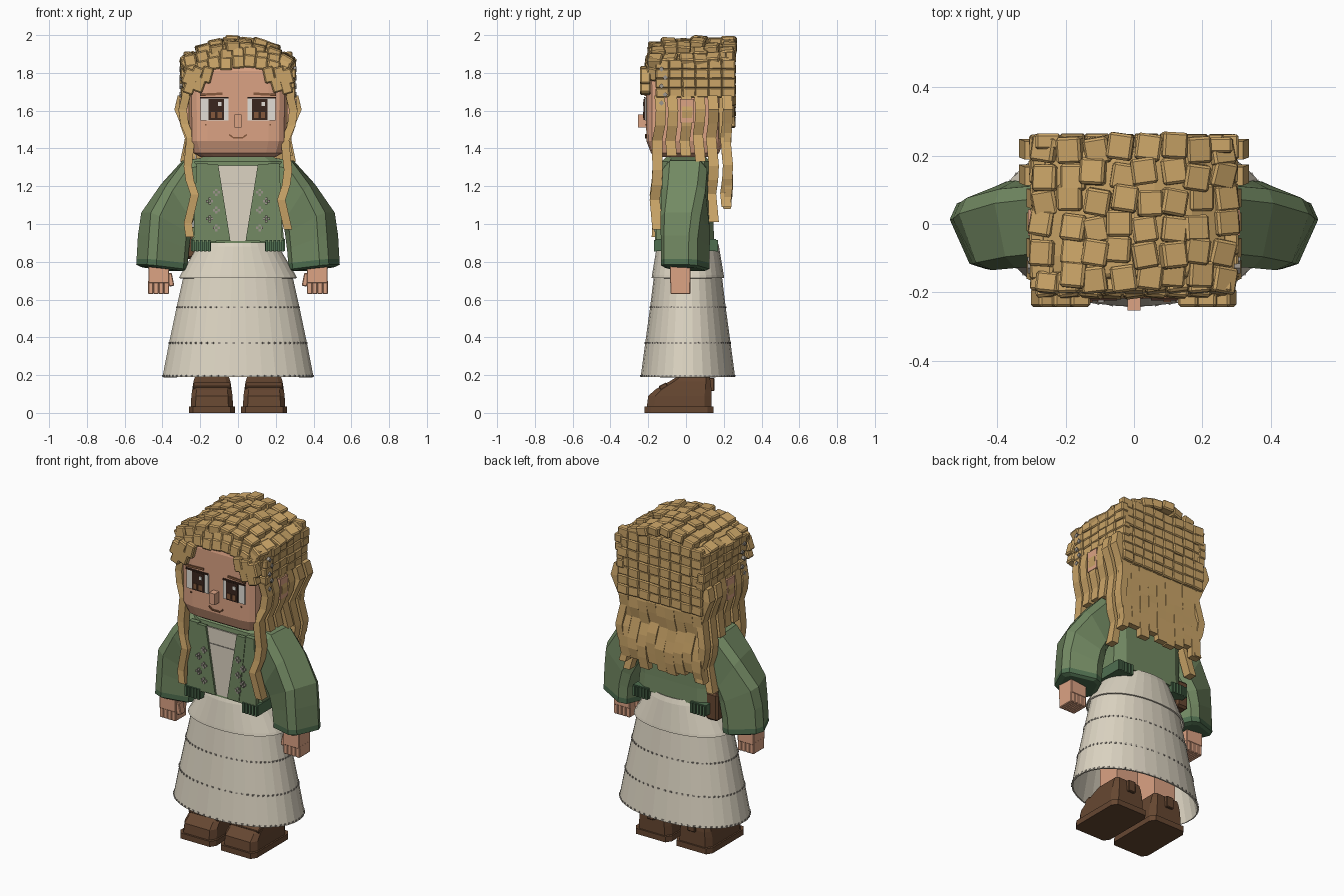
import bpy, bmesh, math, random
from mathutils import Matrix, Vector, Euler

random.seed(4)
cube = bpy.data.objects.get("Cube")
if cube:
    bpy.data.objects.remove(cube)


def material(name, code):
    def lin(h):
        c = int(h, 16) / 255
        return c / 12.92 if c < 0.04 else ((c + 0.055) / 1.055) ** 2.4
    col = [lin(code[i:i + 2]) for i in (0, 2, 4)] + [1]
    m = bpy.data.materials.new(name)
    m.use_nodes = True
    m.diffuse_color = col
    m.node_tree.nodes["Principled BSDF"].inputs["Base Color"].default_value = col
    return m


HAIR = material("golden hair", "CBA568")
SKIN = material("skin", "DCA384")
GREEN = material("jacket green", "738A63")
TRIM = material("dark green trim", "4F6F50")
CREAM = material("cream cloth", "DCD4C2")
SHOE = material("shoe leather", "664731")
DARK = material("dark brown", "3A261D")
WHITE = material("eye white", "E2DED6")
SILVER = material("silver grey", "9C958C")
BROWN = material("mid brown", "85593C")


def finish(name, bm, *mats, bevel=0):
    bmesh.ops.recalc_face_normals(bm, faces=bm.faces)
    me = bpy.data.meshes.new(name)
    bm.to_mesh(me)
    bm.free()
    ob = bpy.data.objects.new(name, me)
    bpy.context.collection.objects.link(ob)
    for m in mats:
        me.materials.append(m)
    if bevel:
        mod = ob.modifiers.new("soft edge", "BEVEL")
        mod.width, mod.segments = bevel, 1
    return ob


def box(bm, loc, size, rot=(0, 0, 0)):
    mat = Matrix.Translation(loc) @ Euler(rot).to_matrix().to_4x4() @ Matrix.Diagonal((*size, 1))
    bmesh.ops.create_cube(bm, size=1, matrix=mat)


def boxes(name, mat, items, bevel=0):
    bm = bmesh.new()
    for it in items:
        box(bm, *it)
    return finish(name, bm, mat, bevel=bevel)


def oval(cx, cy, z, hx, hy, n=8, p=4):
    """Rounded-rectangle ring; higher p is squarer."""
    pts, k = [], math.cos(math.pi / n) ** (2 / p)
    for i in range(n):
        a = (i + 0.5) * math.tau / n
        c, s = math.cos(a), math.sin(a)
        pts.append(Vector((cx + hx / k * math.copysign(abs(c) ** (2 / p), c),
                           cy + hy / k * math.copysign(abs(s) ** (2 / p), s), z)))
    return pts


def loft(bm, rings, caps=True):
    vs = [[bm.verts.new(v) for v in r] for r in rings]
    n = len(vs[0])
    for a, b in zip(vs, vs[1:]):
        for i in range(n):
            bm.faces.new((a[i], a[(i + 1) % n], b[(i + 1) % n], b[i]))
    if caps:
        bm.faces.new(vs[0])
        bm.faces.new(vs[-1])


def lofted(name, mat, rings):
    bm = bmesh.new()
    loft(bm, rings)
    return finish(name, bm, mat)


def strand(bm, pts, hx, hy):
    corners = ((-1, -1), (1, -1), (1, 1), (-1, 1))
    loft(bm, [[Vector((x + hx * a, y + hy * b, z)) for a, b in corners] for x, y, z in pts])


# Head, neck, ears
lofted("head", SKIN, [oval(0, -0.005, z, hx, hy, 16, 7) for z, hx, hy in (
    (1.355, 0.20, 0.15), (1.375, 0.235, 0.18), (1.44, 0.256, 0.205),
    (1.81, 0.258, 0.208), (1.88, 0.24, 0.19))])
boxes("neck", SKIN, [((0, 0, 1.34), (0.2, 0.16, 0.1))])
boxes("ears", SKIN, [((s * 0.285, 0.005, 1.6), (0.05, 0.076, 0.125)) for s in (-1, 1)])
boxes("nose", SKIN, [((0, -0.228, 1.545), (0.038, 0.05, 0.068))])

# Face plates
F = -0.214
sides = (-1, 1)
boxes("eye_whites", WHITE, [((s * 0.124, F, 1.608), (0.148, 0.008, 0.118)) for s in sides])
boxes("irises", DARK, [((s * 0.115, F - 0.006, 1.607), (0.08, 0.008, 0.112)) for s in sides])
boxes("iris_glow", BROWN, [((s * 0.115 + d, F - 0.011, 1.577), (0.022, 0.006, 0.032))
                           for s in sides for d in (-0.018, 0.018)])
boxes("eye_glints", WHITE, [((s * 0.115 + 0.018, F - 0.011, 1.635), (0.018, 0.006, 0.02)) for s in sides])
boxes("lashes", DARK, [((s * 0.125, F - 0.005, 1.668), (0.15, 0.009, 0.008)) for s in sides])
boxes("eyebrows", BROWN, [((s * 0.142, F, 1.687), (0.12, 0.009, 0.013), (0, s * 0.05, 0)) for s in sides])
boxes("mouth", BROWN, [((0, F, 1.457), (0.055, 0.008, 0.008))] +
      [((s * 0.037, F, 1.466), (0.026, 0.008, 0.008), (0, -s * 0.7, 0)) for s in sides])
boxes("freckles", BROWN, [((s * 0.17, F + 0.004, 1.525), (0.009, 0.009, 0.008)) for s in sides])

# Hair core under the tiles
lofted("hair_core", HAIR, [oval(0, 0.03, z, hx, hy, 16, 7) for z, hx, hy in (
    (1.84, 0.28, 0.205), (1.875, 0.265, 0.2), (1.93, 0.17, 0.19), (1.955, 0.06, 0.18))])
lofted("hair_sides", HAIR, [oval(0, 0.055, z, 0.28, 0.185, 16, 8) for z in (1.67, 1.86)])
boxes("hair_back_core", HAIR, [((0, 0.205, 1.66), (0.53, 0.06, 0.42))])


def wob(a):
    return random.uniform(-a, a)


# Crown tiles follow a shallow dome
tiles = []
for j in range(6):
    y = -0.155 + j * 0.075
    for i in range(8):
        x = -0.255 + i * 0.073 + wob(0.01)
        z = 1.957 - 1.25 * x * x - 0.9 * min(0, y + 0.06) ** 2 + wob(0.014)
        tiles.append(((x, y + wob(0.012), z), (0.074, 0.077, 0.055),
                      (wob(0.1), math.atan(1.9 * x) + wob(0.1), wob(0.2))))
boxes("crown_tiles", HAIR, tiles, 0.007)

# Fringe rises in the middle and drops at the temples
tiles = []
for i in range(9):
    x = -0.25 + i * 0.0625
    for z, y in ((1.9, -0.172), (1.85, -0.185)):
        tiles.append(((x, y, z - 0.75 * x * x + wob(0.014)), (0.066, 0.06, 0.068),
                      (-0.15 + wob(0.1), 1.1 * x + wob(0.08), wob(0.15))))
for s in sides:
    for x, z in ((0.165, 1.79), (0.22, 1.79), (0.262, 1.78), (0.205, 1.74), (0.255, 1.73)):
        tiles.append(((s * x, -0.215, z), (0.058, 0.055, 0.085), (0, -s * 0.3 + wob(0.1), 0)))
boxes("fringe_tiles", HAIR, tiles, 0.007)

# Side and back tiles
tiles = []
for s in sides:
    for r in range(4):
        for c in range(6):
            tiles.append(((s * (0.274 + wob(0.008)), -0.125 + c * 0.07, 1.695 + r * 0.05),
                          (0.05, 0.072, 0.052), (wob(0.05), 0, wob(0.06))))
for r in range(7):
    for c in range(8):
        tiles.append(((-0.252 + c * 0.072, 0.236 + wob(0.006), 1.54 + r * 0.057),
                      (0.073, 0.045, 0.059), (wob(0.05), wob(0.06), 0)))
boxes("side_and_back_tiles", HAIR, tiles, 0.006)

# Wavy side locks, with the rear ones flicking out near the ears
bm = bmesh.new()
for s in sides:
    for y, low in ((-0.14, 0.95 + s * 0.02), (-0.075, 1.36), (0.0, 1.36), (0.07, 1.33), (0.14, 1.01), (0.215, 1.09)):
        n = round((1.68 - low) / 0.075)
        pts = []
        for i in range(n + 1):
            z = 1.68 - (1.68 - low) * i / n
            wave = (0, 0.018, 0.008, -0.018)[i % 4]
            drop = min(1, max(0, 1.5 - z) / 0.2)
            front = -0.03 * drop if y < -0.1 else 0
            flick = 0.022 if y > 0.1 and z > 1.54 else 0
            pts.append((s * (0.275 + wave - 0.01 * drop + front * 0.6 + flick), y + wave * 0.4 + front * 0.6, z))
        strand(bm, pts, 0.022, 0.027)
finish("side_locks", bm, HAIR)

# Back locks
bm = bmesh.new()
for c in range(9):
    x, low = -0.248 + c * 0.062, 1.11 + wob(0.03)
    pts = []
    for i in range(8):
        wave = (0, 0.008, 0.003, -0.008)[i % 4]
        pts.append((x + wave, 0.212 + wave + wob(0.003) + 0.002 * i, 1.56 - (1.56 - low) * i / 7))
    strand(bm, pts, 0.031, 0.019)
finish("back_locks", bm, HAIR)

# Hair pins
boxes("hair_pins", SILVER, [((s * 0.302, -0.13 + 0.02 * (i % 2), 1.64 + i * 0.045), (0.018, 0.02, 0.02), (0.7, 0, 0))
                            for s in sides for i in range(5)])

# Jacket body and shirt front
lofted("jacket_body", GREEN, [oval(0, 0, z, hx, hy, 8, 6) for z, hx, hy in (
    (0.9, 0.245, 0.15), (1.0, 0.235, 0.145), (1.25, 0.24, 0.14), (1.33, 0.23, 0.13), (1.36, 0.18, 0.1))])


def panel(name, mat, outline, y, depth):
    """Flat polygon in x and z, pushed forward from y."""
    bm = bmesh.new()
    face = bm.faces.new([bm.verts.new((x, y, z)) for x, z in outline])
    ext = bmesh.ops.extrude_face_region(bm, geom=[face])
    bmesh.ops.translate(bm, vec=(0, -depth, 0), verts=[v for v in ext["geom"] if isinstance(v, bmesh.types.BMVert)])
    return finish(name, bm, mat)


panel("shirt_front", CREAM, [(-0.11, 1.31), (0.11, 1.31), (0.05, 0.91), (-0.05, 0.91)], -0.142, 0.009)
boxes("shirt_collar_seam", SILVER, [((0, -0.152, 1.213), (0.18, 0.004, 0.005))])
for s, side in ((-1, "right"), (1, "left")):
    panel(side + "_lapel", GREEN, [(s * 0.105, 1.315), (s * 0.165, 1.315), (s * 0.12, 0.91), (s * 0.04, 0.91)], -0.142, 0.022)
    panel(side + "_front_panel", GREEN, [(s * 0.16, 1.32), (s * 0.22, 1.32), (s * 0.235, 0.905), (s * 0.115, 0.905)], -0.13, 0.03)
flowers = []
for s in sides:
    for i in range(5):
        x, z = s * (0.115 + 0.035 * (i % 2)), 0.98 + i * 0.047
        for k in range(4):
            a = k * math.pi / 2
            flowers.append(((x + 0.012 * math.cos(a), -0.165, z + 0.012 * math.sin(a)), (0.013, 0.008, 0.013)))
boxes("flower_trim", SILVER, flowers)

# Ribbed hem tabs and hip pouch
boxes("hem_tabs", TRIM, [((s * 0.195, 0, 0.888), (0.105, 0.32, 0.064)) for s in sides] +
      [((s * (0.153 + 0.021 * i), e * 0.163, 0.885), (0.013, 0.012, 0.062))
       for s in sides for e in sides for i in range(5)])
boxes("hip_pouch", SHOE, [((-0.255, 0.06, 0.9), (0.08, 0.12, 0.17))], 0.012)

# Sleeves, cuffs and hands: outer x, z, inner x, z, half depth, turn toward the front
SECTIONS = ((0.19, 1.35, 0.17, 1.12, 0.105, 0), (0.29, 1.335, 0.23, 1.06, 0.118, 0.08), (0.4, 1.21, 0.25, 1.0, 0.118, 0.2),
            (0.512, 1.06, 0.25, 0.94, 0.112, 0.34), (0.535, 0.94, 0.255, 0.86, 0.107, 0.42),
            (0.543, 0.815, 0.26, 0.79, 0.105, 0.42), (0.545, 0.785, 0.262, 0.758, 0.105, 0.42),
            (0.515, 0.772, 0.29, 0.75, 0.09, 0.42))
for s, side in ((-1, "right"), (1, "left")):
    rings = []
    for ox, oz, ix, iz, b, turn in SECTIONS:
        cx, cz, hx, hz = (ox + ix) / 2, (oz + iz) / 2, (ox - ix) / 2 * (1 - 0.42 * turn), (oz - iz) / 2
        c, d, ring = math.cos(turn), math.sin(turn), []
        for v in oval(0, 0, 0, 1, 1, 8, 4.5):
            lx, ly = v.x * hx, v.y * b
            ring.append(Vector((s * (cx + lx * c + ly * d), ly * c - lx * d - 0.004, cz + v.x * hz)))
        rings.append(ring)
    lofted(side + "_sleeve", GREEN, rings[:6])
    lofted(side + "_cuff", TRIM, rings[5:])
    boxes(side + "_hand", SKIN, [((s * 0.42, -0.03, 0.735), (0.11, 0.11, 0.1)),
                                 ((s * 0.358, -0.05, 0.705), (0.028, 0.045, 0.07), (0, s * 0.2, 0))] +
          [((s * (0.379 + 0.0275 * i), -0.03, 0.665), (0.0275, 0.105, 0.072)) for i in range(4)], 0.004)

# Skirt tiers, open below
TIERS = {"skirt_upper_tier": ((0.91, 0.2, 0.155), (0.88, 0.215, 0.165), (0.73, 0.305, 0.19), (0.715, 0.312, 0.192)),
         "skirt_lower_tier": ((0.74, 0.285, 0.178), (0.56, 0.325, 0.2), (0.37, 0.365, 0.226), (0.19, 0.4, 0.25))}
for name, rows in TIERS.items():
    bm = bmesh.new()
    loft(bm, [oval(0, 0.01, z, hx, hy, 32, 2.15) for z, hx, hy in rows], caps=False)
    ob = finish(name, bm, CREAM)
    mod = ob.modifiers.new("cloth", "SOLIDIFY")
    mod.thickness = 0.008
boxes("skirt_stitches", SILVER, [((v.x, v.y, v.z), (0.012, 0.006, 0.009), (0, 0, math.atan2(v.y, v.x) + math.pi / 2))
                                 for z, hx, hy in ((0.56, 0.325, 0.2), (0.37, 0.365, 0.226), (0.197, 0.398, 0.249))
                                 for v in oval(0, 0.01, z, hx, hy, 64, 2.15)])

# Legs and shoes
for s, side in ((-1, "right"), (1, "left")):
    boxes(side + "_leg", SKIN, [((s * 0.135, 0.03, 0.36), (0.15, 0.15, 0.5))])
    rows = ((0.028, 0.112, -0.208, 0.135), (0.09, 0.109, -0.2, 0.135), (0.125, 0.104, -0.16, 0.135),
            (0.165, 0.098, -0.09, 0.13), (0.19, 0.09, -0.05, 0.125))
    lofted(side + "_shoe", SHOE, [oval(s * 0.138, (a + b) / 2, z, h, (b - a) / 2, 8, 7) for z, h, a, b in rows])
    lofted(side + "_sole", SHOE, [oval(s * 0.138, -0.037, z, 0.121, 0.182, 8, 9) for z in (0, 0.034)])
    boxes(side + "_shoe_strap", SHOE, [((s * 0.138, -0.12, 0.14), (0.2, 0.045, 0.025), (0.5, 0, 0)),
                                       ((s * 0.138, 0.135, 0.15), (0.05, 0.03, 0.07))], 0.004)
